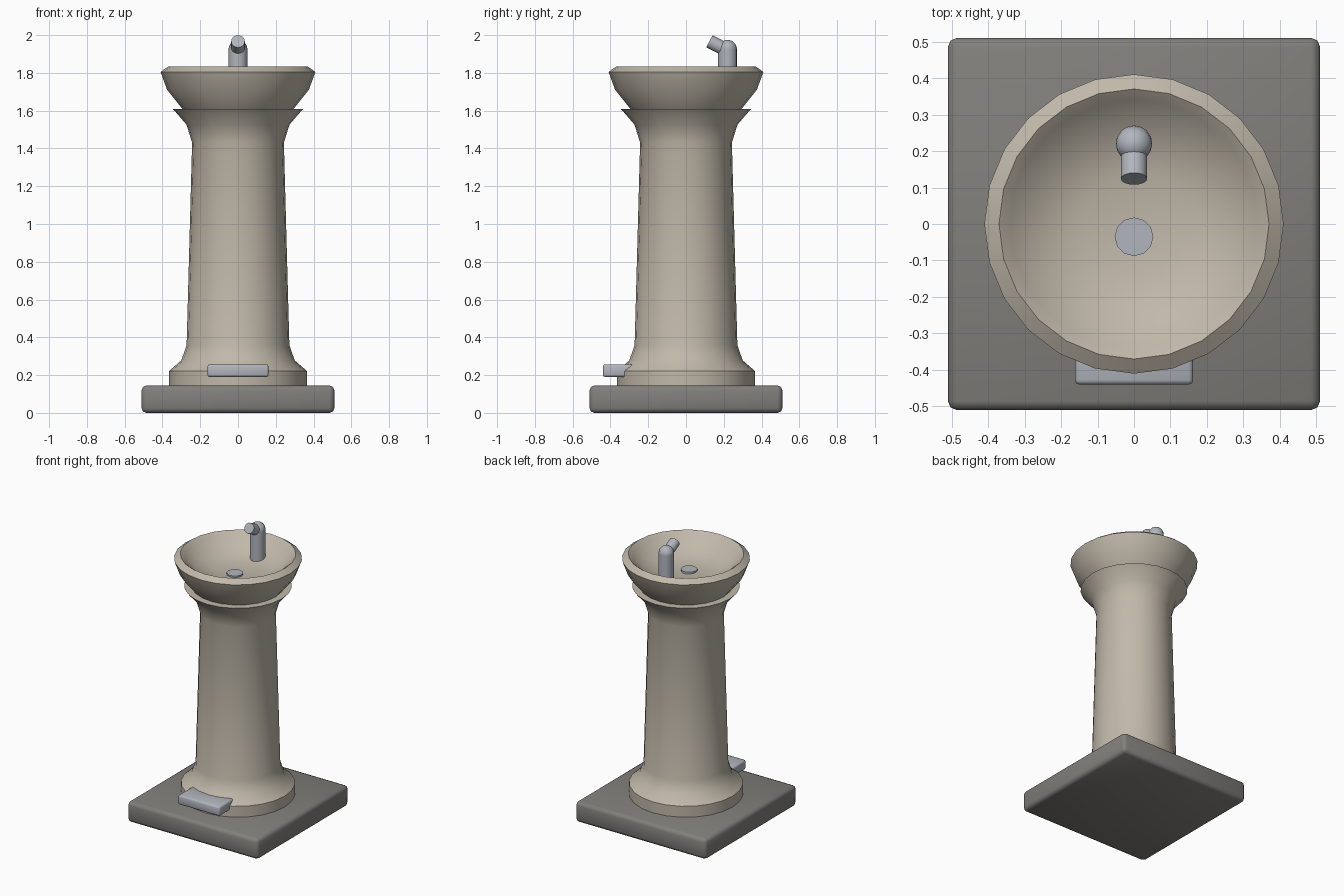
import bpy, bmesh, math
from mathutils import Vector, Matrix

if "Cube" in bpy.data.objects:
    bpy.data.objects.remove(bpy.data.objects["Cube"])


def material(name, rgb):
    m = bpy.data.materials.new(name)
    m.diffuse_color = (*rgb, 1)
    m.use_nodes = True
    m.node_tree.nodes["Principled BSDF"].inputs["Base Color"].default_value = m.diffuse_color
    return m


STONE = material("stone", (0.53, 0.48, 0.40))
DARK = material("dark_stone", (0.22, 0.215, 0.20))
METAL = material("metal", (0.44, 0.47, 0.51))


def finish(name, bm, mat, angle=40):
    bmesh.ops.remove_doubles(bm, verts=bm.verts, dist=1e-5)
    bmesh.ops.recalc_face_normals(bm, faces=bm.faces)
    me = bpy.data.meshes.new(name)
    bm.to_mesh(me)
    bm.free()
    ob = bpy.data.objects.new(name, me)
    bpy.context.collection.objects.link(ob)
    me.materials.append(mat)
    bpy.ops.object.select_all(action='DESELECT')
    ob.select_set(True)
    bpy.context.view_layer.objects.active = ob
    bpy.ops.object.shade_smooth_by_angle(angle=math.radians(angle))
    return ob


def lathe(name, profile, mat, sides=24, angle=40):
    # spin an (r, z) profile that starts and ends on the axis
    bm = bmesh.new()
    vs = [bm.verts.new((r, 0, z)) for r, z in profile]
    es = [bm.edges.new(p) for p in zip(vs, vs[1:])]
    bmesh.ops.spin(bm, geom=vs + es, cent=(0, 0, 0), axis=(0, 0, 1),
                   angle=2 * math.pi, steps=sides, use_duplicate=False)
    return finish(name, bm, mat, angle)


def box(name, lo, hi, bevel, mat, segments=2):
    lo, hi = Vector(lo), Vector(hi)
    bm = bmesh.new()
    bmesh.ops.create_cube(bm, size=1, matrix=Matrix.Translation((lo + hi) / 2)
                          @ Matrix.Diagonal((*(hi - lo), 1)))
    bmesh.ops.bevel(bm, geom=bm.edges[:], offset=bevel, segments=segments,
                    profile=0.5, affect='EDGES')
    return finish(name, bm, mat, 50)


def rod(name, a, b, radius, mat, sides=16):
    a, b = Vector(a), Vector(b)
    bm = bmesh.new()
    rot = (b - a).to_track_quat('Z', 'Y').to_matrix().to_4x4()
    bmesh.ops.create_cone(bm, cap_ends=True, segments=sides, radius1=radius,
                          radius2=radius, depth=(b - a).length,
                          matrix=Matrix.Translation((a + b) / 2) @ rot)
    return finish(name, bm, mat)


# Square plinth
box("base_slab", (-0.51, -0.51, 0), (0.51, 0.51, 0.145), 0.025, DARK)

# Tapered column with flared foot and head
lathe("pedestal", [(0, 0.12), (0.365, 0.12), (0.365, 0.222), (0.30, 0.278),
                   (0.272, 0.36), (0.243, 1.43), (0.272, 1.525),
                   (0.345, 1.61), (0, 1.61)], STONE)

# Hollow basin with rounded rim
lathe("basin", [(0, 1.58), (0.27, 1.58), (0.295, 1.61), (0.375, 1.71),
                (0.41, 1.805), (0.37, 1.833), (0.34, 1.81), (0.27, 1.74),
                (0.14, 1.708), (0, 1.70)], STONE, angle=60)

# Drain cover
rod("drain", (0, -0.035, 1.69), (0, -0.035, 1.715), 0.053, METAL, 12)

# Tap: upright, round elbow and angled nozzle
rod("tap_post", (0, 0.22, 1.69), (0, 0.22, 1.925), 0.05, METAL)
bm = bmesh.new()
bmesh.ops.create_uvsphere(bm, u_segments=16, v_segments=10, radius=0.05,
                          matrix=Matrix.Translation((0, 0.22, 1.925)))
finish("tap_elbow", bm, METAL)
rod("tap_nozzle", (0, 0.22, 1.918), (0, 0.124, 1.967), 0.036, METAL)

# Foot pedal at the front
box("foot_pedal", (-0.162, -0.44, 0.19), (0.162, -0.26, 0.257), 0.012, METAL)
